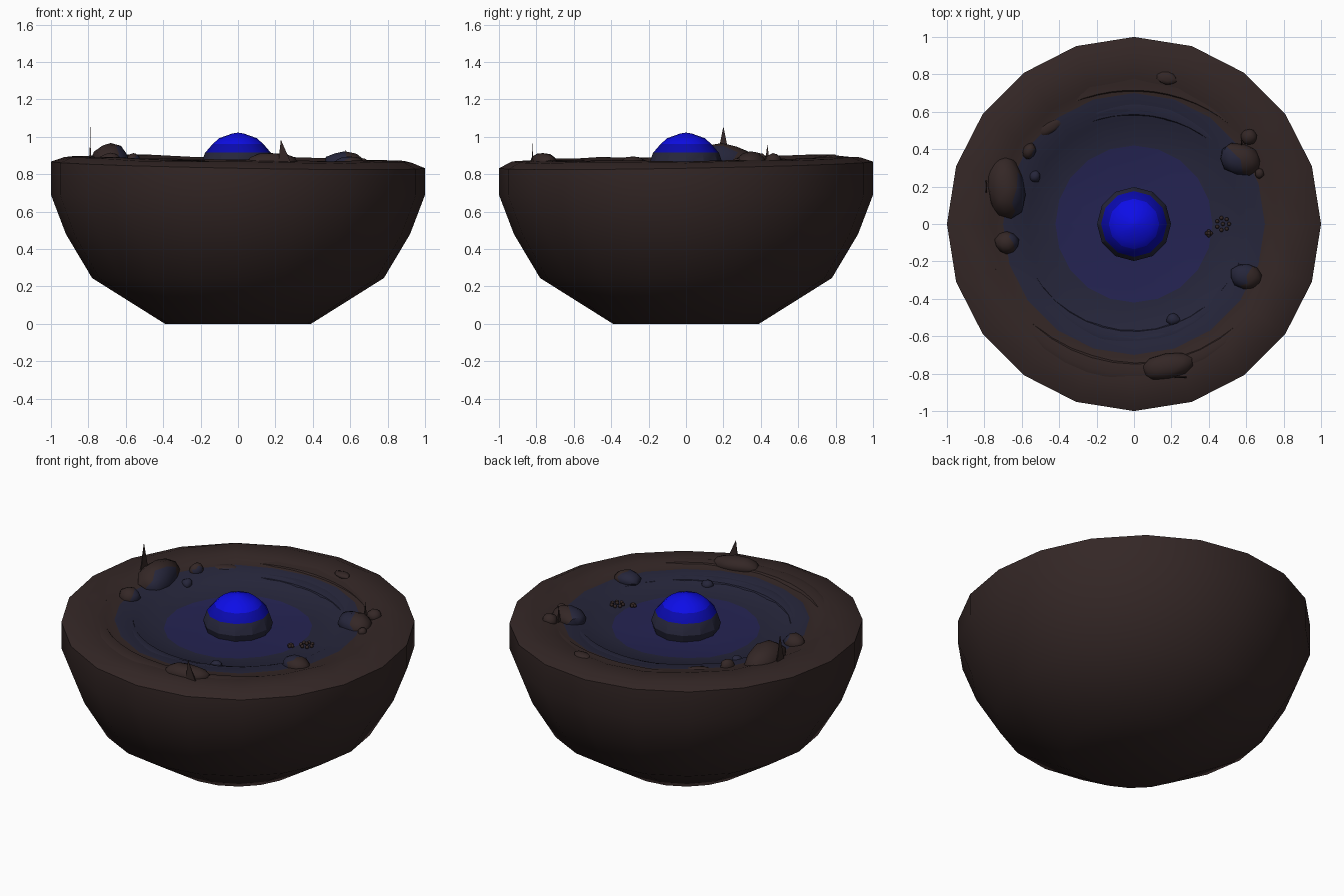
import bpy, bmesh, math, random
from mathutils import Vector, noise

if "Cube" in bpy.data.objects:
    bpy.data.objects.remove(bpy.data.objects["Cube"])

random.seed(4)
TAU = math.tau


def material(name, rgb):
    m = bpy.data.materials.new(name)
    m.diffuse_color = (*rgb, 1)
    m.use_nodes = True
    m.node_tree.nodes["Principled BSDF"].inputs["Base Color"].default_value = m.diffuse_color
    return m


BROWN = material("dark brown rock", (0.034, 0.020, 0.019))
SLATE = material("slate blue rock", (0.019, 0.019, 0.043))
NAVY = material("navy floor", (0.018, 0.017, 0.085))
BLUE = material("bright blue glow", (0.004, 0.004, 0.80))
DEEP = material("deep blue glow", (0.003, 0.003, 0.42))


def finish(name, bm, mats, rule=None, angle=45):
    bmesh.ops.recalc_face_normals(bm, faces=bm.faces)
    if rule:
        for f in bm.faces:
            f.material_index = rule(f.calc_center_median())
    me = bpy.data.meshes.new(name)
    bm.to_mesh(me)
    bm.free()
    ob = bpy.data.objects.new(name, me)
    bpy.context.collection.objects.link(ob)
    for m in mats:
        me.materials.append(m)
    bpy.ops.object.select_all(action='DESELECT')
    ob.select_set(True)
    bpy.context.view_layer.objects.active = ob
    bpy.ops.object.shade_smooth_by_angle(angle=math.radians(angle))
    return ob


def tilt(x, y, r):
    """Uneven rim: higher at the back left, fading toward the middle."""
    return (-0.018 * x + 0.018 * y) * min(1, r * r)


# crater surface profile (radius, height), rim to middle
SURFACE = [(1.0, 0.85), (0.93, 0.879), (0.80, 0.884), (0.755, 0.868), (0.70, 0.862),
           (0.61, 0.853), (0.57, 0.834), (0.42, 0.815), (0.2, 0.81)]
# outer shell profile, bottom to rim
SHELL = [(0.39, 0.0), (0.78, 0.245), (0.92, 0.48), (1.0, 0.69)]


def ground(x, y):
    r = math.hypot(x, y)
    for (r1, z1), (r0, z0) in zip(SURFACE, SURFACE[1:]):
        if r >= r0:
            return z0 + (z1 - z0) * (r - r0) / (r1 - r0) + tilt(x, y, r)
    return SURFACE[-1][1]


def lathe(profile, sides, wobble=0.0, tilt_from=99):
    bm = bmesh.new()
    rings = []
    for k, (r, z) in enumerate(profile):
        ring = []
        for i in range(sides):
            a = TAU * i / sides
            x, y = r * math.cos(a), r * math.sin(a)
            dz = tilt(x, y, r) if k >= tilt_from else 0
            if k > tilt_from:
                dz += wobble * noise.noise(Vector((x * 3, y * 3, 1.7)))
            ring.append(bm.verts.new((x, y, z + dz)))
        rings.append(ring)
    for a, b in zip(rings, rings[1:]):
        for i in range(sides):
            j = (i + 1) % sides
            bm.faces.new((a[i], a[j], b[j], b[i]))
    bm.faces.new(rings[0][::-1])
    bm.faces.new(rings[-1])
    return bm


# rock bowl with its crater, coloured by distance from the middle
def crater_colour(c):
    r = math.hypot(c.x, c.y)
    if c.z < 0.78:
        return 0
    return 2 if r < 0.42 else 1 if r < 0.70 else 0


finish("rock_bowl", lathe(SHELL + SURFACE, 20, 0.012, len(SHELL)),
       [BROWN, SLATE, NAVY], crater_colour)

# faceted glowing dome in the middle
DOME = [(0.18, 0.79), (0.198, 0.85), (0.176, 0.915), (0.135, 0.962),
        (0.10, 0.993), (0.03, 1.018), (0.004, 1.022)]
finish("glowing_dome", lathe(DOME, 12), [SLATE, DEEP, BLUE],
       lambda c: 2 if c.z > 0.965 else 1 if c.z > 0.90 else 0, 25)


# tapered curved ledges lying on the crater slope
def ledge(name, radius, a0, a1, width, height, mats):
    bm = bmesh.new()
    n, rows = 14, []
    for i in range(n + 1):
        t = i / n
        a = math.radians(a0 + (a1 - a0) * t)
        s = 0.04 + math.sin(math.pi * t)
        row = []
        for off, h in ((0.5, -0.012), (0.25, 0.5), (-0.3, 1.0), (-0.5, -1.2)):
            r = radius + off * width * s
            x, y = r * math.cos(a), r * math.sin(a)
            row.append(bm.verts.new((x, y, ground(x, y) + h * height * s - 0.002)))
        rows.append(row)
    for p, q in zip(rows, rows[1:]):
        for k in range(3):
            bm.faces.new((p[k], q[k], q[k + 1], p[k + 1]))
    finish(name, bm, mats, lambda c: 1 if math.hypot(c.x, c.y) < 0.70 else 0, 35)


ledge("front_outer_ledge", 0.78, 198, 325, 0.10, 0.012, [BROWN, SLATE])
ledge("back_outer_ledge", 0.74, 45, 130, 0.08, 0.010, [BROWN, SLATE])
ledge("front_inner_ledge", 0.60, 205, 340, 0.08, 0.010, [BROWN, SLATE])
ledge("back_inner_ledge", 0.61, 40, 135, 0.08, 0.010, [BROWN, SLATE])


# boulders: x, y, half sizes, top height above the ground, turn in degrees
ROCKS = [(-0.68, 0.19, 0.105, 0.165, 0.095, 8), (0.57, 0.345, 0.115, 0.085, 0.065, -15),
         (0.60, -0.28, 0.085, 0.068, 0.045, -10), (0.18, -0.76, 0.145, 0.07, 0.05, 10),
         (-0.68, -0.10, 0.065, 0.06, 0.05, 0), (0.615, 0.465, 0.043, 0.043, 0.04, 0),
         (-0.56, 0.39, 0.036, 0.045, 0.045, -20), (-0.53, 0.255, 0.03, 0.034, 0.03, 0),
         (0.67, 0.27, 0.024, 0.028, 0.025, 0), (0.21, -0.51, 0.036, 0.032, 0.03, 0),
         (0.175, 0.78, 0.055, 0.034, 0.016, -10), (-0.45, 0.52, 0.075, 0.035, 0.014, 30)]
for i, (x, y, sx, sy, h, turn) in enumerate(ROCKS):
    bm = bmesh.new()
    bmesh.ops.create_icosphere(bm, subdivisions=2, radius=1)
    a = math.radians(turn)
    g = ground(x, y)
    for v in bm.verts:
        v.co *= 1 + 0.16 * noise.noise(v.co * 1.3 + Vector((i * 3.1, 0, 0)))
        px, py, pz = v.co.x * sx, v.co.y * sy, v.co.z * h
        v.co = (x + px * math.cos(a) - py * math.sin(a),
                y + px * math.sin(a) + py * math.cos(a), g + pz)
    finish(f"boulder_{i + 1}", bm, [BROWN, SLATE],
           lambda c: 1 if math.hypot(c.x, c.y) < 0.66 else 0, 40)


# thin pointed shards: x, y, tip height, half width along x and y
for i, (x, y, tip, wx, wy) in enumerate([(-0.79, 0.20, 1.055, 0.004, 0.035),
                                         (0.25, -0.82, 0.985, 0.035, 0.004),
                                         (0.575, 0.435, 0.96, 0.004, 0.014)]):
    bm = bmesh.new()
    z = ground(x, y) - 0.01
    base = [bm.verts.new((x + p * wx, y + q * wy, z))
            for p, q in ((-1, -1), (1, -1), (1, 1), (-1, 1))]
    top = bm.verts.new((x - (0.6 * wx if wx > wy else 0), y, tip))
    bm.faces.new(base)
    for k in range(4):
        bm.faces.new((base[k], base[(k + 1) % 4], top))
    finish(f"shard_{i + 1}", bm, [BROWN], None, 20)


# small clusters of buds on the floor
def cluster(name, x, y, petals, spread, size):
    bm = bmesh.new()
    spots = [(0, 0, 0.6 * size)]
    spots += [(spread * math.cos(TAU * k / petals), spread * math.sin(TAU * k / petals), 0)
              for k in range(petals)]
    for dx, dy, dz in spots:
        made = bmesh.ops.create_icosphere(bm, subdivisions=1, radius=size)
        bmesh.ops.translate(bm, verts=made["verts"],
                            vec=(x + dx, y + dy, ground(x, y) + 0.012 + dz))
    finish(name, bm, [BROWN])


cluster("large_bud_cluster", 0.475, 0.0, 7, 0.033, 0.012)
cluster("small_bud_cluster", 0.40, -0.05, 4, 0.011, 0.012)
